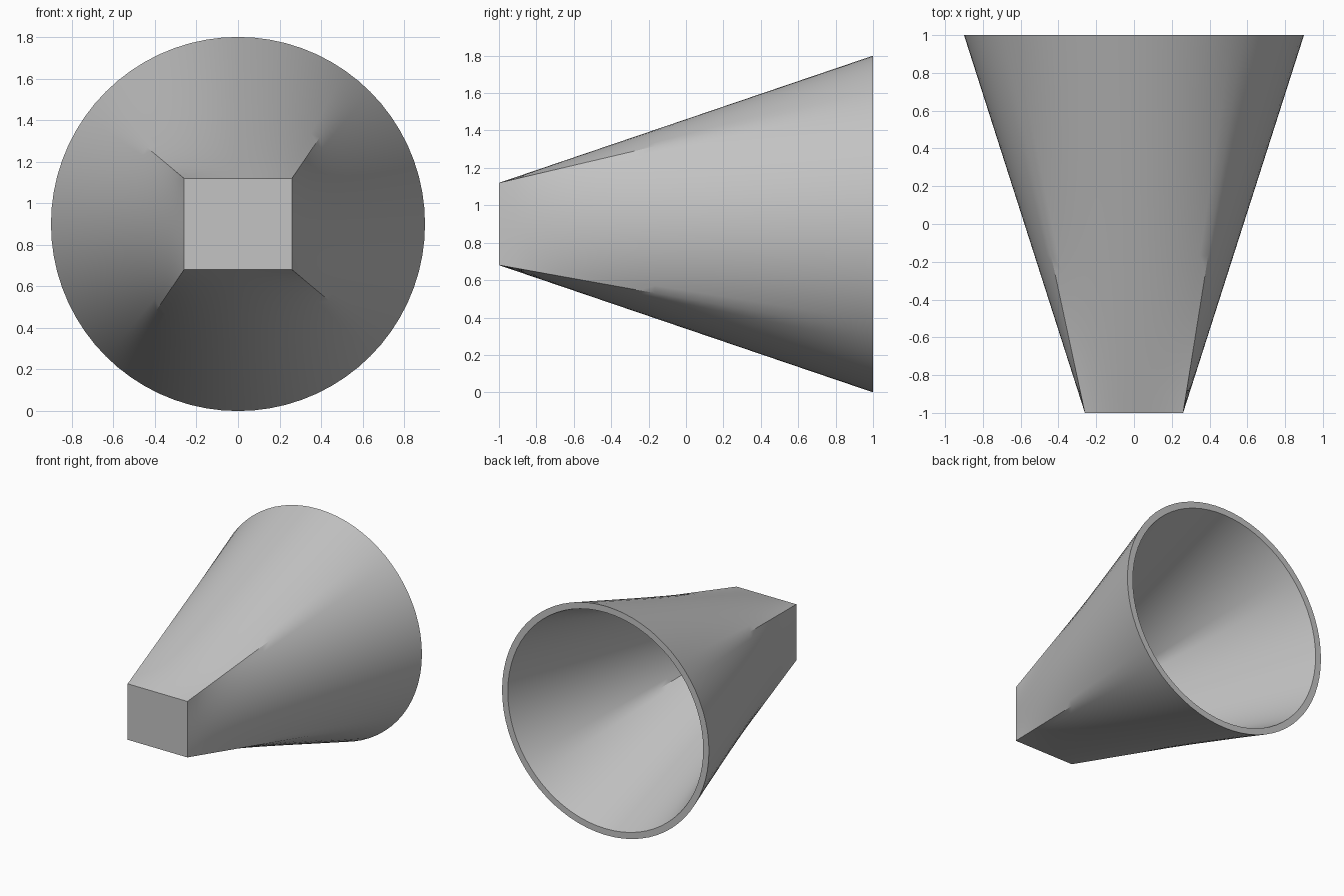
import bpy, bmesh, math

cube = bpy.data.objects.get("Cube")
if cube:
    bpy.data.objects.remove(cube, do_unlink=True)

SIDE = 18            # points on each side of the rectangle
COUNT = SIDE * 4     # points around each ring
STEPS = 24           # rings along the length
AXIS_Z = 0.9
TWIST = math.radians(50)   # angle on the circle where the first corner lands


def ring(half_w, half_h, radius, t, y):
    """Cross-section blended from a rectangle (t=0) to a circle (t=1)."""
    corners = [(half_w, half_h), (-half_w, half_h), (-half_w, -half_h), (half_w, -half_h)]
    points = []
    for i in range(COUNT):
        side, f = i // SIDE, (i % SIDE) / SIDE
        a, b = corners[side], corners[(side + 1) % 4]
        angle = TWIST + math.tau * i / COUNT
        x = (a[0] + (b[0] - a[0]) * f) * (1 - t) + radius * math.cos(angle) * t
        z = (a[1] + (b[1] - a[1]) * f) * (1 - t) + radius * math.sin(angle) * t
        points.append((x, y, AXIS_Z + z))
    return points


def wall(half_w, half_h, radius, y_front):
    """Rings from the closed front end to the open back."""
    rings = []
    for s in range(STEPS + 1):
        t = s / STEPS
        rings.append(ring(half_w, half_h, radius, t, y_front + (1 - y_front) * t))
    return rings


# Outer wall out to the rim, then inner wall back to the closed end
outer = wall(0.26, 0.22, 0.9, -1)
inner = wall(0.21, 0.17, 0.85, -0.95)
bm = bmesh.new()
loops = [[bm.verts.new(p) for p in r] for r in outer + inner[::-1]]
for a, b in zip(loops, loops[1:]):
    for i in range(COUNT):
        j = (i + 1) % COUNT
        bm.faces.new((a[i], a[j], b[j], b[i]))
bm.faces.new(loops[0])
bm.faces.new(loops[-1])
bmesh.ops.recalc_face_normals(bm, faces=bm.faces)

mesh = bpy.data.meshes.new("transition_funnel")
bm.to_mesh(mesh)
bm.free()
funnel = bpy.data.objects.new("transition_funnel", mesh)
bpy.context.collection.objects.link(funnel)

# Plain grey finish
grey = bpy.data.materials.new("light_grey")
grey.use_nodes = True
color = (0.55, 0.55, 0.55, 1)
grey.diffuse_color = color
grey.node_tree.nodes["Principled BSDF"].inputs["Base Color"].default_value = color
mesh.materials.append(grey)

# Smooth walls, sharp corners and rim
bpy.ops.object.select_all(action='DESELECT')
funnel.select_set(True)
bpy.context.view_layer.objects.active = funnel
bpy.ops.object.shade_smooth_by_angle(angle=math.radians(30))
